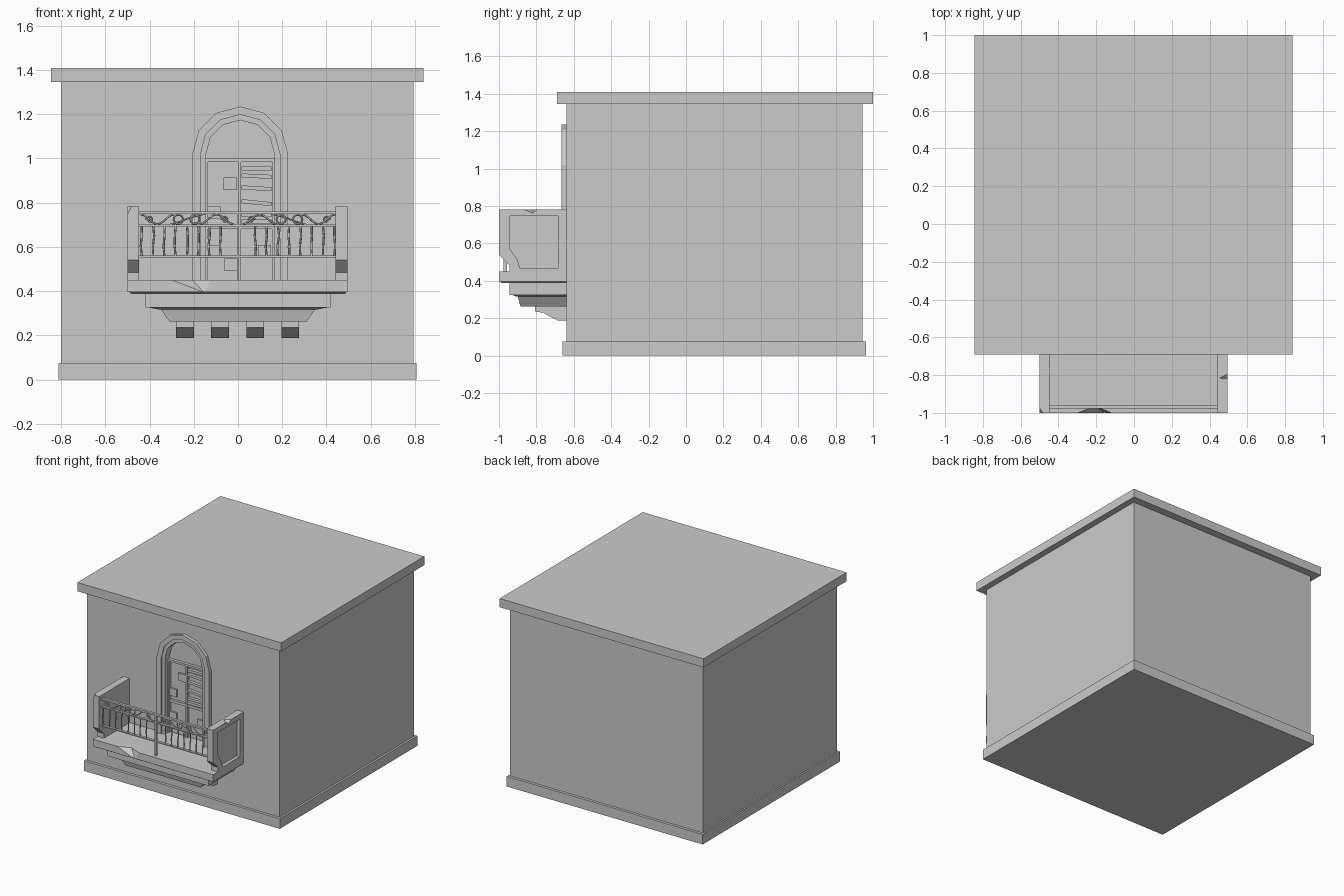
import bpy, bmesh, math, random
from mathutils import Vector

if "Cube" in bpy.data.objects:
    bpy.data.objects.remove(bpy.data.objects["Cube"])

random.seed(4)


def from_bm(name, bm):
    bmesh.ops.recalc_face_normals(bm, faces=bm.faces)
    me = bpy.data.meshes.new(name)
    bm.to_mesh(me)
    bm.free()
    ob = bpy.data.objects.new(name, me)
    bpy.context.collection.objects.link(ob)
    return ob


def box(name, x0, x1, y0, y1, z0, z1, tilt=0):
    bm = bmesh.new()
    bmesh.ops.create_cube(bm, size=1)
    for v in bm.verts:
        v.co = (v.co.x * (x1 - x0), v.co.y * (y1 - y0), v.co.z * (z1 - z0))
    ob = from_bm(name, bm)
    ob.location = ((x0 + x1) / 2, (y0 + y1) / 2, (z0 + z1) / 2)
    ob.rotation_euler.y = tilt
    return ob


def prism(name, pts, axis, a, b):
    """Extrude a (y,z) outline along x or an (x,z) outline along y."""
    put = (lambda p, t: (t, p[0], p[1])) if axis == 'x' else (lambda p, t: (p[0], t, p[1]))
    bm = bmesh.new()
    f = bm.faces.new([bm.verts.new(put(p, a)) for p in pts])
    ext = bmesh.ops.extrude_face_region(bm, geom=[f])
    d = Vector(put((0, 0), b - a))
    for v in ext['geom']:
        if isinstance(v, bmesh.types.BMVert):
            v.co += d
    return from_bm(name, bm)


def hull(name, pts):
    bm = bmesh.new()
    for p in pts:
        bm.verts.new(p)
    bmesh.ops.convex_hull(bm, input=bm.verts)
    return from_bm(name, bm)


def cut(ob, cutter):
    m = ob.modifiers.new("cut", 'BOOLEAN')
    m.operation, m.solver, m.object = 'DIFFERENCE', 'EXACT', cutter
    bpy.context.view_layer.objects.active = ob
    bpy.ops.object.modifier_apply(modifier=m.name)
    bpy.data.objects.remove(cutter)


def wire(name, pts, r, cyclic=False):
    cu = bpy.data.curves.new(name, 'CURVE')
    cu.dimensions, cu.bevel_depth, cu.bevel_resolution = '3D', r, 0
    cu.use_fill_caps = True
    sp = cu.splines.new('POLY')
    sp.points.add(len(pts) - 1)
    for p, q in zip(sp.points, pts):
        p.co = (*q, 1)
    sp.use_cyclic_u = cyclic
    ob = bpy.data.objects.new(name, cu)
    bpy.context.collection.objects.link(ob)
    return ob


def arch(r, spring=1.018, cx=0.01, bottom=0.45):
    arc = [(cx + r * math.cos(i * math.pi / 6), spring + r * math.sin(i * math.pi / 6)) for i in range(7)]
    return [(cx + r, bottom)] + arc + [(cx - r, bottom)]


# building block, plinth, roof slab
wall = box("building_wall", -0.8, 0.793, -0.64, 0.943, 0.0, 1.35)
box("plinth", -0.812, 0.808, -0.66, 0.963, 0, 0.075)
box("roof_slab", -0.845, 0.84, -0.69, 1.0, 1.345, 1.41)

# arched doorway recess and two-step surround
cut(wall, prism("door_cutter", arch(0.155), 'y', -0.7, -0.6))
prism("door_surround_outer", arch(0.217) + arch(0.18)[::-1], 'y', -0.665, -0.63)
prism("door_surround_inner", arch(0.181) + arch(0.155)[::-1], 'y', -0.657, -0.605)

# door leaves: stiles, rails, tilted louvres and broken pieces
box("door_transom", -0.145, 0.165, -0.622, -0.598, 0.985, 1.0)
box("door_mid_rail", -0.145, 0.165, -0.617, -0.598, 0.68, 0.70)
box("door_centre_stile", 0.0, 0.014, -0.62, -0.598, 0.45, 0.99)
for x in (-0.145, 0.155):
    box("door_side_stile", x, x + 0.01, -0.62, -0.598, 0.45, 0.99)
for z, t in ((0.955, 0.0), (0.92, 0.05), (0.865, 0.06), (0.80, 0.1), (0.745, 0.0), (0.715, 0.0)):
    box("shutter_slat", 0.016, 0.152, -0.622, -0.6, z - 0.009, z + 0.009, t)
for x, z in ((-0.035, 0.885), (-0.11, 0.755), (-0.11, 0.58), (-0.03, 0.52), (0.12, 0.58)):
    box("door_fragment", x - 0.03, x + 0.03, -0.613, -0.598, z - 0.028, z + 0.028)

# balcony floor with a chipped front edge
floor = box("balcony_floor", -0.5, 0.495, -1.0, -0.63, 0.397, 0.45)
cut(floor, hull("floor_chip", [(-0.32, -1.003, 0.455), (-0.11, -1.003, 0.455), (-0.15, -1.003, 0.39),
                               (-0.21, -0.96, 0.455), (-0.2, -1.03, 0.45)]))


# stepped support under the floor
def tapered(name, hx0, y0, z0, hx1, y1, z1):
    pts = [(s * h, y, z) for h, y, z in ((hx0, y0, z0), (hx1, y1, z1)) for s in (-1, 1)]
    return hull(name, pts + [(p[0], -0.63, p[2]) for p in pts])


tapered("floor_underside", 0.485, -0.985, 0.388, 0.495, -0.997, 0.398)
tapered("support_upper", 0.418, -0.945, 0.325, 0.418, -0.945, 0.39)
tapered("support_step", 0.36, -0.91, 0.317, 0.405, -0.935, 0.326)
tapered("support_lower", 0.31, -0.885, 0.262, 0.35, -0.9, 0.318)

# four brackets
profile = [(-0.63, 0.265), (-0.808, 0.265), (-0.808, 0.235), (-0.765, 0.23), (-0.685, 0.187), (-0.63, 0.187)]
for i in range(4):
    x = -0.24 + 0.159 * i
    prism("bracket", profile, 'x', x - 0.04, x + 0.04)

# side parapets with recessed outer panels
side = [(-0.63, 0.449), (-0.63, 0.782), (-1, 0.782), (-1, 0.54), (-0.945, 0.485), (-0.945, 0.449)]
panel = [(-0.685, 0.465), (-0.685, 0.745), (-0.942, 0.745), (-0.942, 0.57), (-0.9, 0.51), (-0.888, 0.465)]
for a, b, c, d in ((-0.5, -0.447, -0.52, -0.475), (0.442, 0.495, 0.47, 0.52)):
    par = prism("side_parapet", side, 'x', a, b)
    cut(par, prism("panel_cutter", panel, 'x', c, d))
    if a < 0:
        cut(par, hull("corner_chip", [(-0.51, -1.01, 0.79), (-0.475, -1.005, 0.79),
                                      (-0.505, -0.96, 0.79), (-0.505, -1.005, 0.73)]))
    else:
        cut(par, hull("edge_chip", [(0.5, -0.89, 0.787), (0.5, -0.785, 0.787),
                                    (0.5, -0.82, 0.76), (0.44, -0.815, 0.787)]))

# railing: rails, post, slightly bent balusters
Y = -0.967
for z, h in ((0.755, 0.006), (0.697, 0.004), (0.556, 0.004)):
    box("rail", -0.45, 0.445, Y - 0.01, Y + 0.01, z - h, z + h)
box("rail_post", -0.005, 0.005, Y - 0.01, Y + 0.01, 0.449, 0.756)
for s in (-1, 1):
    for i in range(8):
        x = s * (0.435 - 0.051 * i)
        pts = [(x + random.uniform(-0.006, 0.006) * (0 < k < 3), Y, 0.556 + 0.047 * k) for k in range(4)]
        wire("baluster", pts, 0.005)

# scrollwork band between the two upper rails
for s in (-1, 1):
    for x in (0.27, 0.195):
        wire("scroll_ring", [(s * x + 0.021 * math.cos(a * math.pi / 5), Y, 0.725 + 0.021 * math.sin(a * math.pi / 5))
                             for a in range(10)], 0.0045, True)
    for x0, x1, f in ((0.44, 0.29, 1), (0.175, 0.02, -1)):
        wire("scroll_wave", [(s * (x0 + (x1 - x0) * t / 12), Y,
                              0.725 + f * 0.022 * math.cos(t * math.pi / 6)) for t in range(13)], 0.0045)
    wire("scroll_brace", [(s * 0.31, Y, 0.70), (s * 0.26, Y, 0.715), (s * 0.21, Y, 0.735), (s * 0.15, Y, 0.75)], 0.004)
    for x in (0.40, 0.06):
        wire("scroll_curl", [(s * (x + 0.018 * (1 - a / 14) * math.cos(a * 0.7)), Y,
                              0.722 + 0.018 * (1 - a / 14) * math.sin(a * 0.7)) for a in range(11)], 0.004)
